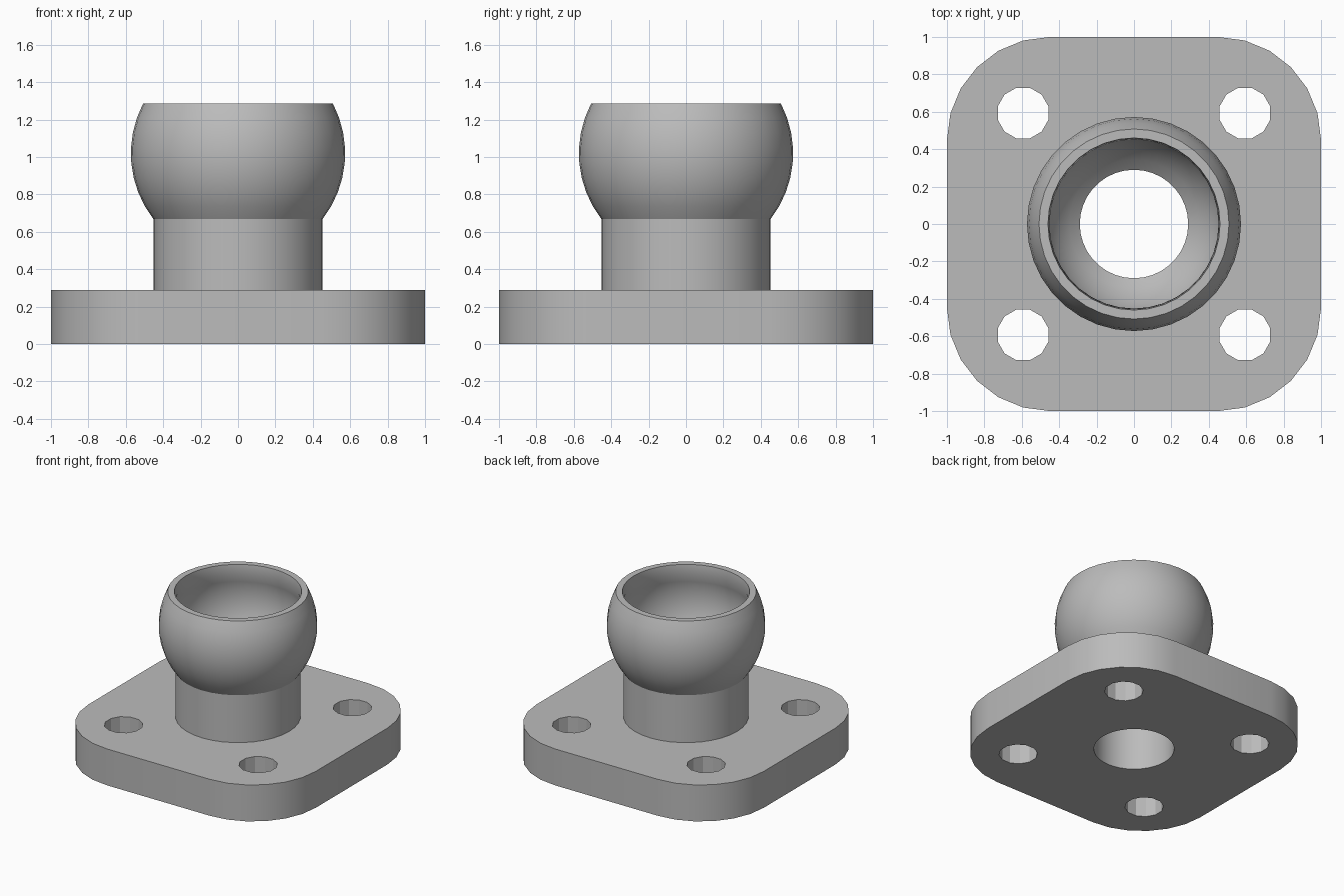
import bpy, bmesh
from math import sin, cos, radians, asin, acos, degrees

cube = bpy.data.objects.get("Cube")
if cube:
    bpy.data.objects.remove(cube)

SIDES = 36
PLATE_TOP = 0.29
BORE = 0.29
BALL_Z = 1.02

metal = bpy.data.materials.new("plain_grey")
metal.use_nodes = True
metal.diffuse_color = (0.5, 0.5, 0.5, 1)
metal.node_tree.nodes["Principled BSDF"].inputs["Base Color"].default_value = (0.5, 0.5, 0.5, 1)


def arc(cx, cy, r, start, end, steps):
    """Points along a circular arc, angles in degrees."""
    angles = [radians(start + (end - start) * i / steps) for i in range(steps + 1)]
    return [(cx + r * cos(a), cy + r * sin(a)) for a in angles]


def finish(obj):
    obj.data.materials.clear()
    obj.data.materials.append(metal)
    bpy.ops.object.select_all(action='DESELECT')
    obj.select_set(True)
    bpy.context.view_layer.objects.active = obj
    bpy.ops.object.shade_smooth_by_angle(angle=radians(28))


def extruded_plate(name, loops, height):
    """Solid plate from an outline followed by its hole outlines."""
    curve = bpy.data.curves.new(name, 'CURVE')
    curve.dimensions = '2D'
    curve.fill_mode = 'BOTH'
    curve.extrude = height / 2
    for pts in loops:
        spline = curve.splines.new('POLY')
        spline.points.add(len(pts) - 1)
        for p, (x, y) in zip(spline.points, pts):
            p.co = (x, y, 0, 1)
        spline.use_cyclic_u = True
    temp = bpy.data.objects.new(name + "_outline", curve)
    bpy.context.collection.objects.link(temp)
    bpy.context.view_layer.update()
    evaluated = temp.evaluated_get(bpy.context.evaluated_depsgraph_get())
    mesh = bpy.data.meshes.new_from_object(evaluated)
    bpy.data.objects.remove(temp)
    bm = bmesh.new()
    bm.from_mesh(mesh)
    bmesh.ops.translate(bm, verts=bm.verts, vec=(0, 0, height / 2))
    bmesh.ops.remove_doubles(bm, verts=bm.verts, dist=0.0001)
    bmesh.ops.recalc_face_normals(bm, faces=bm.faces)
    bm.to_mesh(mesh)
    bm.free()
    obj = bpy.data.objects.new(name, mesh)
    bpy.context.collection.objects.link(obj)
    finish(obj)


def revolved(name, profile):
    """Closed (radius, z) profile turned about the vertical axis."""
    bm = bmesh.new()
    verts = [bm.verts.new((r, 0, z)) for r, z in profile]
    edges = [bm.edges.new((v, verts[i - 1])) for i, v in enumerate(verts)]
    bmesh.ops.spin(bm, geom=verts + edges, cent=(0, 0, 0), axis=(0, 0, 1),
                   angle=radians(360), steps=SIDES)
    bmesh.ops.remove_doubles(bm, verts=bm.verts, dist=0.0001)
    bmesh.ops.recalc_face_normals(bm, faces=bm.faces)
    mesh = bpy.data.meshes.new(name)
    bm.to_mesh(mesh)
    bm.free()
    obj = bpy.data.objects.new(name, mesh)
    bpy.context.collection.objects.link(obj)
    finish(obj)


# Base plate: rounded square with a central bore and four bolt holes
outline = []
for sx, sy, start in ((1, 1, 0), (-1, 1, 90), (-1, -1, 180), (1, -1, 270)):
    outline += arc(sx * 0.45, sy * 0.45, 0.55, start, start + 90, 6)
holes = [arc(0, 0, BORE, 0, 360, SIDES)[:-1]]
for sx in (-1, 1):
    for sy in (-1, 1):
        holes.append(arc(sx * 0.593, sy * 0.593, 0.14, 15, 375, 12)[:-1])
extruded_plate("base_plate", [outline] + holes, PLATE_TOP)

# Hollow ball on a neck: outer ball, flat rim, straight lip, inner bowl, bore
outer, inner, rim_z, lip = 0.573, 0.49, 1.285, 0.46
ball = arc(0, BALL_Z, outer, -degrees(acos(0.452 / outer)),
           degrees(asin((rim_z - BALL_Z) / outer)), 8)
bowl = arc(0, BALL_Z, inner, degrees(acos(0.452 / inner)),
           -degrees(acos(BORE / inner)), 9)
profile = [(0.452, PLATE_TOP)] + ball + [(lip, rim_z)] + bowl + [(BORE, PLATE_TOP)]
revolved("ball_socket_and_neck", profile)
